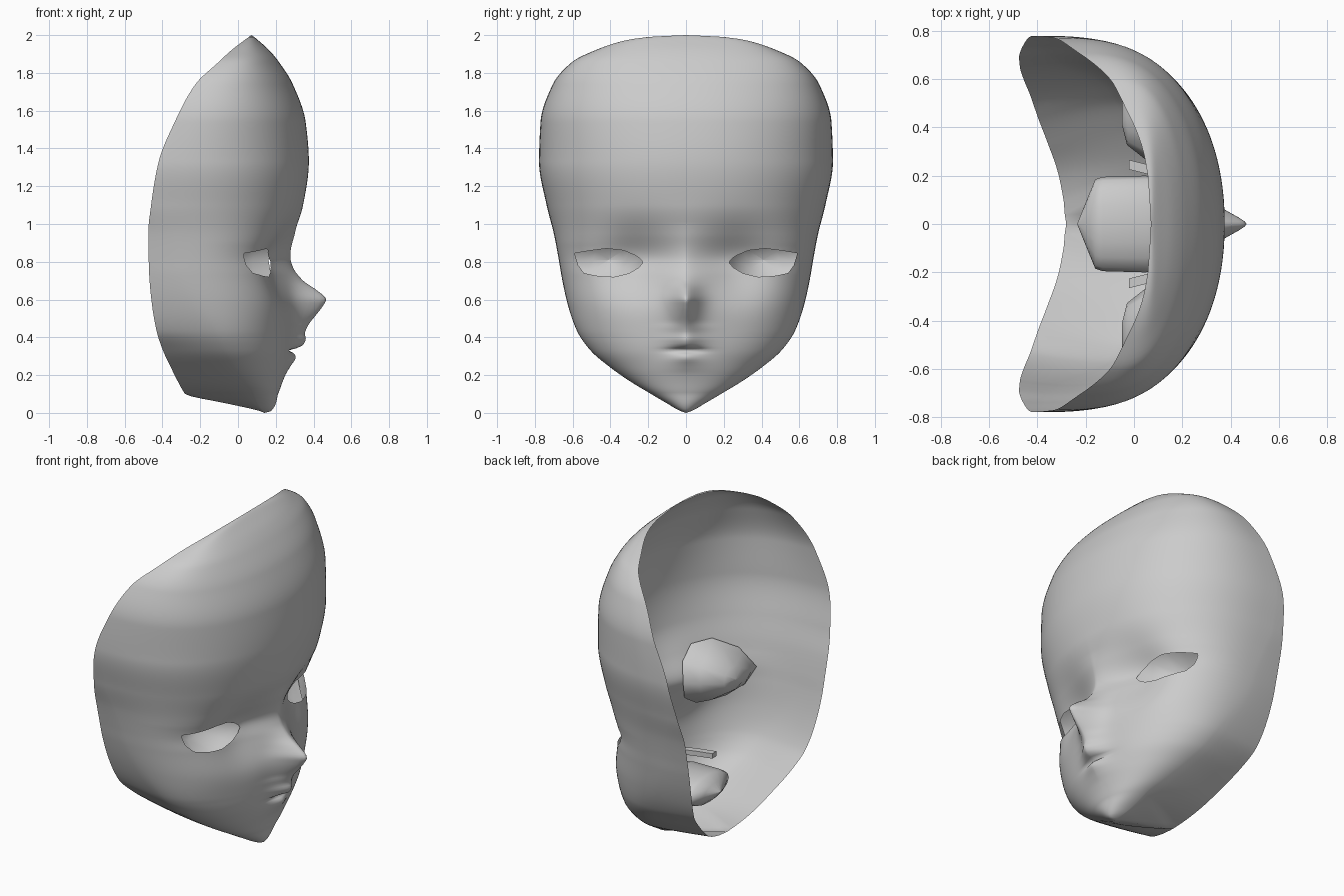
import bpy, bmesh, math

if "Cube" in bpy.data.objects:
    bpy.data.objects.remove(bpy.data.objects["Cube"])

# Head slices: z, centre x, widest y, x at widest, rim x, rim y
SLICES = [
    (0.00, .140, .000, .140, .140, .000), (0.01, .175, .030, .130, .115, .000),
    (0.05, .200, .100, .100, -.06, .000), (0.10, .212, .185, .080, -.28, .000),
    (0.115, .217, .21, .075, -.290, .090),
    (0.16, .230, .285, .040, -.315, .215), (0.24, .255, .400, -.02, -.355, .330),
    (0.33, .280, .505, -.08, -.397, .440), (0.43, .295, .575, -.13, -.430, .535),
    (0.57, .315, .625, -.21, -.455, .595), (0.73, .290, .660, -.28, -.470, .640),
    (0.82, .265, .675, -.30, -.473, .660), (0.95, .300, .700, -.34, -.475, .690),
    (1.10, .345, .738, -.38, -.460, .735), (1.33, .375, .778, -.38, -.420, .777),
    (1.54, .358, .770, -.32, -.335, .770), (1.74, .290, .705, -.215, -.225, .705),
    (1.86, .215, .600, -.095, -.100, .600), (1.92, .165, .480, -.030, -.035, .480),
    (1.97, .110, .330, .035, .030, .330), (1.99, .086, .200, .060, .057, .200),
    (2.00, .072, .000, .070, .070, .000)]

# Nose and mouth relief: z, height over the base, half width
RELIEF = [
    (.10, 0, .13), (.20, .008, .13), (.25, .022, .11), (.29, .035, .085),
    (.315, .020, .075), (.33, -.015, .075), (.345, .035, .075), (.36, .060, .075),
    (.39, .070, .08), (.42, .061, .08), (.45, .067, .08), (.48, .080, .07),
    (.52, .106, .07), (.57, .140, .07), (.60, .157, .07), (.65, .115, .07),
    (.70, .055, .08), (.76, .023, .09), (.82, .020, .09), (.90, .010, .09), (1.0, 0, .09)]

# Eye opening outline (y, z) around its centre
EYE = (.41, .79)
LID = [(.225, .80), (.26, .83), (.33, .86), (.42, .87), (.50, .86), (.59, .845),
       (.57, .78), (.54, .74), (.47, .725), (.38, .72), (.30, .74), (.25, .77)]


def lookup(table, col, z):
    """Monotone cubic interpolation of one table column."""
    z = min(max(z, table[0][0]), table[-1][0])
    i = 0
    while i < len(table) - 2 and z > table[i + 1][0]:
        i += 1

    def sec(k):
        return (table[k + 1][col] - table[k][col]) / (table[k + 1][0] - table[k][0])

    def slope(k):
        if k == 0:
            return sec(0)
        if k == len(table) - 1:
            return sec(k - 1)
        a, b = sec(k - 1), sec(k)
        return 0 if a * b <= 0 else 2 * a * b / (a + b)
    h = table[i + 1][0] - table[i][0]
    t = (z - table[i][0]) / h
    p, q = table[i][col], table[i + 1][col]
    return (p * (1 + 2 * t) * (1 - t) ** 2 + q * t * t * (3 - 2 * t)
            + h * (slope(i) * t * (1 - t) ** 2 - slope(i + 1) * t * t * (1 - t)))


def face_x(y, z):
    """Front surface depth: rounded slice + nose and lips - eye socket."""
    xc, yw, xw = (lookup(SLICES, c, z) for c in (1, 2, 3))
    k = min(max((z - .4) / .5, 0), 1)
    f = min(abs(y) / yw, 1) if yw > 1e-6 else 1
    x = xw + (xc - xw) * (1 - f ** (2 + .12 * k)) ** (1 / (2 + .65 * k))
    x += lookup(RELIEF, 1, z) * math.exp(-(abs(y) / lookup(RELIEF, 2, z)) ** 1.6)
    sz = .18 if z > .8 else .25
    x -= .075 * math.exp(-((abs(y) - .27) / .18) ** 2 - ((z - .8) / sz) ** 2)
    return x


POLAR = sorted((math.atan2(z - EYE[1], y - EYE[0]), math.hypot(y - EYE[0], z - EYE[1]))
               for y, z in LID)
POLAR = ([(POLAR[-1][0] - math.tau, POLAR[-1][1])] + POLAR
         + [(POLAR[0][0] + math.tau, POLAR[0][1])])


def lid_ratio(y, z):
    """Distance from the eye centre relative to the straight-sided lid outline."""
    a = math.atan2(z - EYE[1], y - EYE[0])
    for (a0, r0), (a1, r1) in zip(POLAR, POLAR[1:]):
        if a0 <= a <= a1:
            inv = (math.sin(a1 - a) / r0 + math.sin(a - a0) / r1) / math.sin(a1 - a0)
            return math.hypot(y - EYE[0], z - EYE[1]) * inv
    return 9


def finish(bm, name, mirror=True, smooth=True):
    bmesh.ops.remove_doubles(bm, verts=bm.verts, dist=1e-5)
    bmesh.ops.recalc_face_normals(bm, faces=bm.faces)
    me = bpy.data.meshes.new(name)
    bm.to_mesh(me)
    bm.free()
    ob = bpy.data.objects.new(name, me)
    bpy.context.collection.objects.link(ob)
    for p in me.polygons:
        p.use_smooth = smooth
    if mirror:
        m = ob.modifiers.new("mirror", 'MIRROR')
        m.use_axis = (False, True, False)
        m.merge_threshold = 1e-4
    return ob


def skin(bm, rings, closed):
    rows = [[bm.verts.new(p) for p in r] for r in rings]
    for a, b in zip(rows, rows[1:]):
        n = len(a)
        for i in range(n if closed else n - 1):
            j = (i + 1) % n
            bm.faces.new((a[i], a[j], b[j], b[i]))


# Face shell (half, mirrored across y)
zs = [0.0]
for s, e in zip(SLICES, SLICES[1:]):
    k = max(2, math.ceil((e[0] - s[0]) / .013))
    zs += [s[0] + (e[0] - s[0]) * i / k for i in range(1, k + 1)]
FRONT, BACK = 36, 6
rings = []
for z in zs:
    yw, xw, xr, yr = (lookup(SLICES, c, z) for c in (2, 3, 4, 5))
    row = []
    for i in range(FRONT + 1):
        y = yw * math.sin(math.pi / 2 * (i / FRONT) ** 1.25)
        row.append((face_x(y, z), y, z))
    x0 = row[-1][0]
    for i in range(1, BACK + 1):
        s = i / BACK
        row.append((x0 + (xr - x0) * s, max(0, yw + (yr - yw) * s ** 1.4), z))
    rings.append(row)
bm = bmesh.new()
skin(bm, rings, False)
bmesh.ops.remove_doubles(bm, verts=bm.verts, dist=1e-5)

# Eye openings: remove the inside, snap the edge onto the lid outline
inside = []
for f in bm.faces:
    c = f.calc_center_median()
    if c.x > 0 and lid_ratio(c.y, c.z) < 1:
        inside.append(f)
bmesh.ops.delete(bm, geom=inside, context='FACES')
for v in bm.verts:
    if v.is_boundary and v.co.x > 0 and .15 < v.co.y < .65 and .65 < v.co.z < .93:
        r = lid_ratio(v.co.y, v.co.z)
        y = EYE[0] + (v.co.y - EYE[0]) / r
        z = EYE[1] + (v.co.z - EYE[1]) / r
        v.co = (face_x(y, z), y, z)
finish(bm, "face_shell")

# Hollow eye bowls behind the openings
rings = []
for scale, depth in ((1, 0), (.8, .4), (.4, .9), (.001, 1)):
    ring = []
    for i in range(10):
        a = math.tau * i / 10
        dy, dz = .208 * math.cos(a), .185 * math.sin(a)
        edge = face_x(EYE[0] + dy, EYE[1] + .02 + dz) - .022
        ring.append((edge + (-.05 - edge) * depth,
                     EYE[0] + dy * scale, EYE[1] + .02 + dz * scale))
    rings.append(ring)
bm = bmesh.new()
skin(bm, rings, True)
finish(bm, "eye_bowl")

# Mouth cavity: x, half width, half height
rings = []
for x, w, h in ((.245, .09, .004), (.21, .13, .03), (.15, .17, .06), (.05, .20, .08),
                (-.13, .195, .085), (-.16, .185, .08), (-.195, .10, .045), (-.235, .001, .001)):
    rings.append([(x, w * math.cos(math.tau * i / 16), .33 + h * math.sin(math.tau * i / 16))
                  for i in range(16)])
bm = bmesh.new()
skin(bm, rings, True)
finish(bm, "mouth_cavity", mirror=False)

# Arched strip above the mouth cavity
bm = bmesh.new()
skin(bm, [[(x, max(0, y + dy), z) for dy, z in
           ((-.02, .39), (.02, .39), (.02, .42), (-.02, .42))]
          for x, y in ((.17, .17), (.12, .205), (.06, .225), (-.02, .245))], True)
bmesh.ops.holes_fill(bm, edges=bm.edges)
finish(bm, "mouth_arch_strip", smooth=False)
